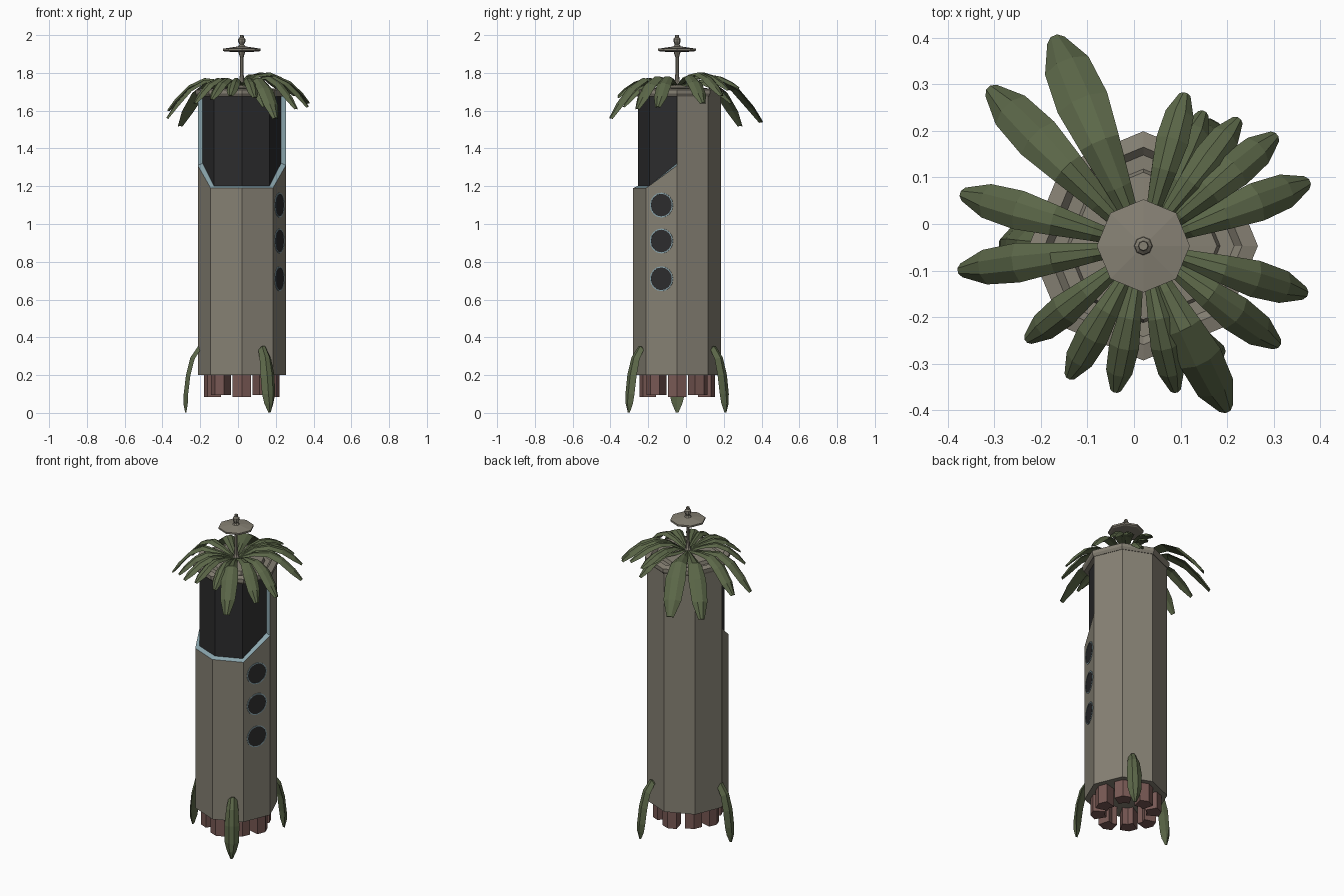
import bpy, bmesh, math
from mathutils import Vector

if "Cube" in bpy.data.objects:
    bpy.data.objects.remove(bpy.data.objects["Cube"])

CX, CY = 0.02, -0.047
R, RG = 0.233, 0.208


def material(name, col):
    m = bpy.data.materials.new(name)
    m.diffuse_color = (*col, 1)
    m.use_nodes = True
    m.node_tree.nodes["Principled BSDF"].inputs["Base Color"].default_value = m.diffuse_color
    return m


STONE = material("stone", (0.24, 0.22, 0.175))
LEAF = material("leaf", (0.105, 0.135, 0.065))
DARK = material("dark_glass", (0.025, 0.025, 0.026))
RED = material("red_brown", (0.19, 0.1, 0.09))
BLUE = material("blue_trim", (0.25, 0.37, 0.41))


def P(r, deg, z):
    a = math.radians(deg)
    return (CX + r * math.cos(a), CY + r * math.sin(a), z)


def make(name, verts, faces, mat, recalc=True):
    me = bpy.data.meshes.new(name)
    bm = bmesh.new()
    vs = [bm.verts.new(v) for v in verts]
    for f in faces:
        bm.faces.new([vs[i] for i in f])
    bmesh.ops.remove_doubles(bm, verts=bm.verts, dist=1e-5)
    if recalc:
        bmesh.ops.recalc_face_normals(bm, faces=bm.faces)
    bm.to_mesh(me)
    bm.free()
    me.materials.append(mat)
    ob = bpy.data.objects.new(name, me)
    bpy.context.collection.objects.link(ob)
    return ob


def skin(name, rings, mat, closed=True, caps=True):
    """Bridge equal-length point rings."""
    n = len(rings[0])
    verts = [p for r in rings for p in r]
    faces = []
    for k in range(len(rings) - 1):
        for i in range(n if closed else n - 1):
            j = (i + 1) % n
            faces.append((k * n + i, k * n + j, (k + 1) * n + j, (k + 1) * n + i))
    if caps:
        faces.append(tuple(range(n))[::-1])
        faces.append(tuple(range(len(verts) - n, len(verts))))
    return make(name, verts, faces, mat, caps)


def lathe(name, profile, mat):
    return skin(name, [[P(r, 45 * i, z) for i in range(8)] for r, z in profile], mat)


# Octagonal tower shell, with a window cut out of the front half
TOP, SIDE, SILL = 1.69, 1.31, 1.19
tops = [(TOP, TOP)] * 4 + [(SIDE, SILL), (SILL, SILL), (SILL, SILL), (SILL, SIDE)]
verts, faces = [], []
for i, (a, b) in enumerate(tops):
    k = len(verts)
    verts += [P(R, 45 * i, 0.2), P(R, 45 * (i + 1), 0.2),
              P(R, 45 * (i + 1), b), P(R, 45 * i, a)]
    faces.append((k, k + 1, k + 2, k + 3))
k = len(verts)
verts += [P(R, 45 * i, 0.2) for i in range(8)]
faces.append(tuple(range(k, k + 8))[::-1])
make("tower_body", verts, faces, STONE, False)

# Window trim and the inset dark panel behind it
path = [(180, TOP), (180, SIDE), (225, SILL), (270, SILL), (315, SILL), (360, SIDE), (360, TOP)]
skin("window_trim", [[P(RG, a, z + (0 if z == TOP else 0.012)) for a, z in path],
                     [P(R, a, z) for a, z in path]], BLUE, False, False)
skin("window_panel", [[P(RG, a, z + 0.01) for a, z in path[1:6]],
                      [P(RG, a, TOP) for a, z in path[1:6]]], DARK, False, False)

# Stepped lid
lathe("lid", [(0.2, 1.675), (0.236, 1.675), (0.246, 1.69), (0.246, 1.71), (0.212, 1.718),
              (0.195, 1.70), (0.165, 1.70), (0.158, 1.72), (0.08, 1.725), (0.03, 1.735)], STONE)

# Mast with dish and finial
lathe("mast", [(0.028, 1.72), (0.014, 1.75), (0.009, 1.80), (0.009, 1.88), (0.018, 1.91),
               (0.09, 1.913), (0.1, 1.918), (0.1, 1.928), (0.06, 1.934), (0.02, 1.94),
               (0.012, 1.95), (0.019, 1.965), (0.019, 1.98), (0.011, 1.988), (0.01, 2.0)], STONE)

# Round portholes on the right front face
ang = math.radians(-22.5)
nrm = Vector((math.cos(ang), math.sin(ang), 0))
tan = Vector((-math.sin(ang), math.cos(ang), 0))
for n, z in enumerate((1.10, 0.91, 0.71)):
    c = Vector((CX, CY, z)) + nrm * R * math.cos(math.pi / 8)

    def circle(r, d):
        return [c + nrm * d + tan * r * math.cos(t * math.pi / 8)
                + Vector((0, 0, r * math.sin(t * math.pi / 8))) for t in range(16)]
    skin(f"porthole_ring_{n}", [circle(0.066, 0), circle(0.066, 0.003), circle(0.06, 0.003),
                                circle(0.06, 0)], BLUE, True, False)
    make(f"porthole_glass_{n}", circle(0.06, 0.0015), [tuple(range(16))], DARK, False)

# Root blocks under the tower, bent around each corner
for i in range(8):
    a = 45 * i
    h = 0.085 if i % 2 == 0 else 0.095
    plan = [(0.187, a - 15), (0.2, a), (0.187, a + 15), (0.115, a + 15), (0.122, a), (0.115, a - 15)]
    skin(f"root_block_{i}", [[P(r, d, z) for r, d in plan] for z in (h, 0.2)], RED)


# Leaf: tapered folded section swept along a path of (radius, height, width)
def leaf(name, deg, pts, thick):
    a = math.radians(deg)
    side = Vector((-math.sin(a), math.cos(a), 0))
    rings = []
    for k, (r, z, w) in enumerate(pts):
        p0, p1 = pts[max(k - 1, 0)], pts[min(k + 1, len(pts) - 1)]
        t = Vector((p1[0] - p0[0], p1[1] - p0[1])).normalized()
        up = Vector((-t.y * math.cos(a), -t.y * math.sin(a), t.x))
        th = thick * min(1, w / 0.05)
        rings.append([Vector(P(r, deg, z)) + side * w * s + up * th * h
                      for s, h in ((-0.5, -0.5), (-0.18, 0.4), (0.18, 0.4), (0.5, -0.5), (0, -0.2))])
    skin(name, rings, LEAF)


# Crown leaves: tip x, tip y, tip z, peak z, width
crown = [
    (-0.17, 0.40, 1.54, 1.77, 0.115), (-0.31, 0.29, 1.52, 1.76, 0.10),
    (-0.37, 0.065, 1.60, 1.77, 0.085), (-0.375, -0.10, 1.56, 1.76, 0.085),
    (-0.23, -0.25, 1.64, 1.77, 0.07), (-0.14, -0.33, 1.66, 1.77, 0.07),
    (-0.04, -0.36, 1.68, 1.77, 0.065), (0.09, -0.36, 1.67, 1.77, 0.065),
    (0.20, -0.40, 1.56, 1.77, 0.095), (0.31, -0.26, 1.61, 1.78, 0.08),
    (0.37, -0.15, 1.62, 1.78, 0.08), (0.375, 0.09, 1.64, 1.785, 0.085),
    (0.305, 0.19, 1.68, 1.80, 0.08), (0.225, 0.225, 1.71, 1.80, 0.07),
    (0.11, 0.28, 1.72, 1.79, 0.07), (0.15, 0.24, 1.64, 1.75, 0.07),
    (0.085, 0.215, 1.73, 1.78, 0.05), (0.14, -0.33, 1.62, 1.75, 0.06),
]
for n, (x, y, z, pk, w) in enumerate(crown):
    L = math.hypot(x - CX, y - CY)
    d = math.degrees(math.atan2(y - CY, x - CX))
    leaf(f"crown_leaf_{n}", d, [
        (0.02, 1.735, 0.02), (L * 0.28, pk - 0.015, w * 0.5), (L * 0.5, pk - 0.005, w * 0.78),
        (L * 0.7, pk - (pk - z) * 0.25, w), (L * 0.88, pk - (pk - z) * 0.66, w * 0.88),
        (L, z, w * 0.35)], 0.018)

# Three drooping leaves around the base
for n, d in enumerate((180, -60, 60)):
    leaf(f"base_leaf_{n}", d, [
        (0.195, 0.335, 0.035), (0.225, 0.345, 0.05), (0.262, 0.29, 0.07), (0.285, 0.2, 0.085),
        (0.297, 0.1, 0.08), (0.299, 0.05, 0.055), (0.297, 0.003, 0.015)], 0.026)
